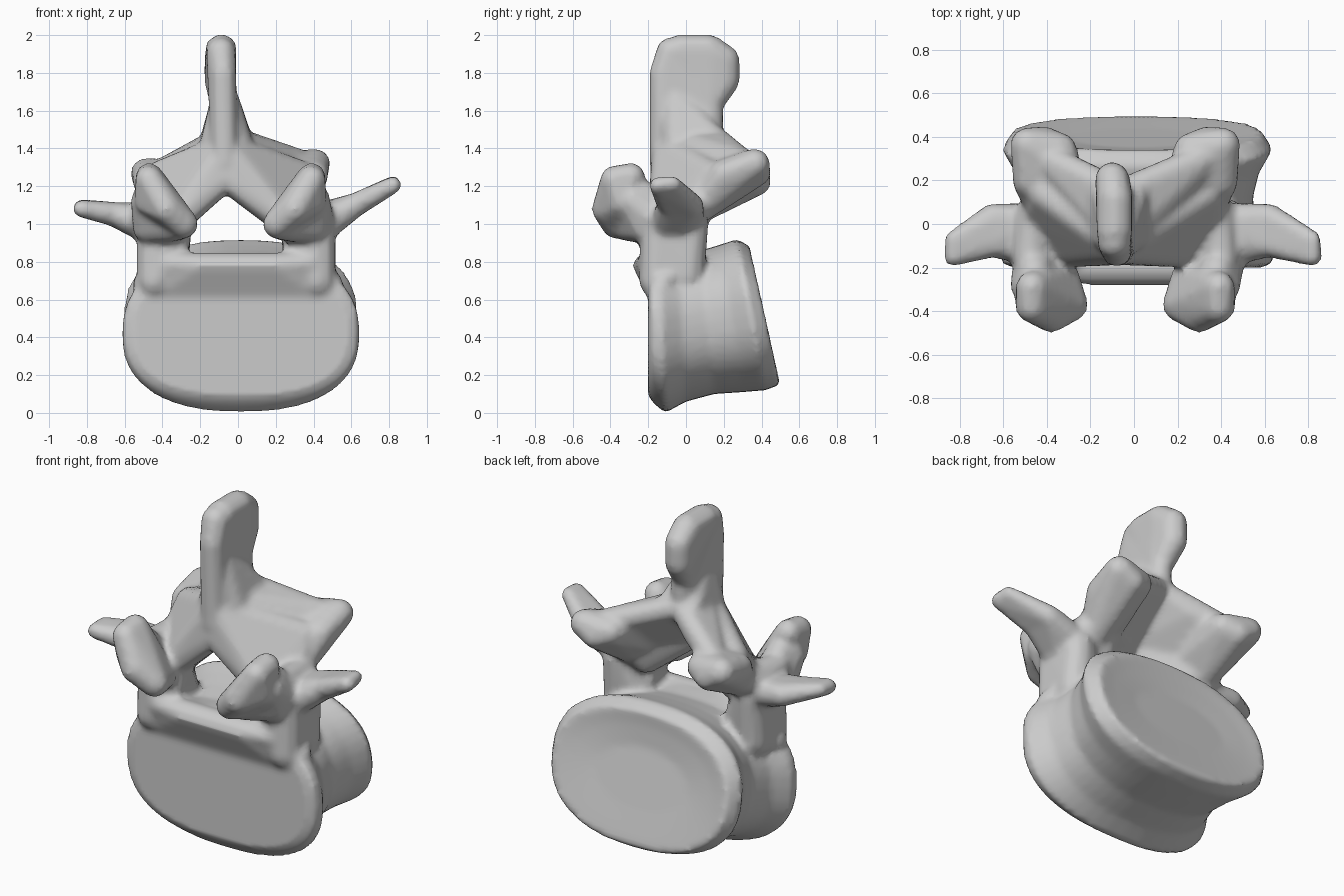
import bpy, bmesh, math
from mathutils import Vector

main = bmesh.new()

# unit ball directions used for every rounded lump
ball = bmesh.new()
bmesh.ops.create_icosphere(ball, subdivisions=2, radius=1)
DIRS = [v.co.copy() for v in ball.verts]
ball.free()


def add(bm):
    bmesh.ops.recalc_face_normals(bm, faces=bm.faces)
    me = bpy.data.meshes.new("part_tmp")
    bm.to_mesh(me)
    bm.free()
    main.from_mesh(me)
    bpy.data.meshes.remove(me)


def hull(*balls):
    """Convex skin around balls given as (x, y, z, radius)."""
    bm = bmesh.new()
    for x, y, z, r in balls:
        for d in DIRS:
            bm.verts.new(Vector((x, y, z)) + d * r)
    bmesh.ops.convex_hull(bm, input=bm.verts)
    bmesh.ops.delete(bm, geom=[v for v in bm.verts if not v.link_faces], context='VERTS')
    add(bm)


def loft(rings, n=48):
    """Rounded-box rings (y_bottom, y_top, half_width, z_low, z_high, squareness)."""
    bm = bmesh.new()
    loops = []
    for yb, yt, a, z0, z1, power in rings:
        loop = []
        for i in range(n):
            t = 2 * math.pi * i / n
            c, s = math.cos(t), math.sin(t)
            u = math.copysign(abs(c) ** (2 / power), c)
            w = math.copysign(abs(s) ** (2 / power), s)
            f = (w + 1) / 2
            loop.append(bm.verts.new((0.015 + a * u, yb + (yt - yb) * f, z0 + (z1 - z0) * f)))
        loops.append(loop)
    for p, q in zip(loops, loops[1:]):
        for i in range(n):
            j = (i + 1) % n
            bm.faces.new((p[i], p[j], q[j], q[i]))
    bm.faces.new(loops[0])
    bm.faces.new(loops[-1])
    add(bm)


# vertebral body: waisted drum with a dished, slanted back plate
loft([(-0.20, -0.20, 0.57, 0.09, 0.76, 2.6),
      (-0.17, -0.19, 0.62, 0.05, 0.81, 2.6),
      (-0.11, -0.14, 0.63, 0.00, 0.84, 2.4),
      (0.00, -0.04, 0.56, 0.06, 0.83, 2.4),
      (0.15, 0.08, 0.53, 0.10, 0.86, 2.4),
      (0.30, 0.18, 0.56, 0.11, 0.89, 2.4),
      (0.42, 0.27, 0.62, 0.12, 0.92, 2.4),
      (0.50, 0.34, 0.57, 0.15, 0.88, 2.3),
      (0.48, 0.34, 0.47, 0.22, 0.80, 2.2),
      (0.44, 0.35, 0.30, 0.35, 0.68, 2.0)])
# upper front lip and square shoulders
hull(*[(s * x, y, z, 0.06) for s in (1, -1) for x, y, z in
       ((0.38, -0.20, 0.79), (0.44, -0.14, 0.62), (0.2, -0.22, 0.78), (0.45, -0.05, 0.75), (0.5, -0.13, 0.68))])

# paired parts: side sign, sideways shift, pedicle offset, spine offset, transverse mid and tip, rear drop
for s, dx, px, cx, mid, mz, tip_x, tip_z, drop in (
        (1, 0, 0.42, -0.06, 0.62, 1.10, 0.82, 1.215, 0),
        (-1, -0.08, 0.36, -0.01, 0.57, 1.05, 0.75, 1.09, 0.05)):
    def side(*balls):
        hull(*[(s * x + dx, y, z, r) for x, y, z, r in balls])

    # pedicle
    side((px, -0.15, 0.70, 0.10), (px, 0.00, 0.72, 0.10), (px - 0.09, -0.16, 0.76, 0.08),
         (px, -0.14, 1.00, 0.10), (px, 0.03, 1.00, 0.09), (px - 0.12, -0.12, 1.00, 0.08),
         (px - 0.10, 0.00, 0.78, 0.08))
    # pars: thick web between facet, pedicle and lamina
    side((px, -0.10, 1.02, 0.10), (px, 0.00, 1.05, 0.09), (0.27, -0.20, 1.00, 0.08),
         (0.27, 0.00, 1.01, 0.08), (0.38, 0.06, 1.10, 0.08), (0.40, -0.16, 1.10, 0.08))
    # superior articular process: stalk and facet plate
    side((px, -0.12, 0.98, 0.10), (0.40, -0.28, 1.12, 0.09), (0.25, -0.32, 0.99, 0.08),
         (0.38, -0.22, 1.15, 0.08), (0.40, -0.22, 0.98, 0.08))
    side((0.21, -0.37, 1.00, 0.08), (0.30, -0.42, 1.08, 0.08), (0.24, -0.24, 0.98, 0.07),
         (0.39, -0.29, 1.25, 0.075), (0.39, -0.38, 1.235, 0.075), (0.39, -0.34, 1.12, 0.08))
    # transverse process
    side((px, -0.10, 0.98, 0.10), (px, 0.01, 1.02, 0.09), (mid, 0.03, mz, 0.065), (mid, -0.09, mz, 0.065))
    side((mid, 0.03, mz, 0.065), (mid, -0.09, mz, 0.065),
         (tip_x, -0.07, tip_z, 0.04), (tip_x, -0.15, tip_z - 0.01, 0.045))
    # lamina, running from the pedicle to the spine
    side((cx, -0.10, 1.40, 0.08), (cx, -0.12, 1.24, 0.07), (0.24, -0.12, 1.03, 0.08),
         (0.25, 0.02, 1.02, 0.08), (0.36, 0.05, 1.10, 0.08), (0.33, 0.14, 1.26, 0.08))
    # sloping fan behind the lamina
    side((cx, -0.10, 1.25, 0.07), (cx, -0.06, 1.44, 0.07), (cx, 0.14, 1.46, 0.07),
         (0.14, 0.22, 1.37 - drop / 2, 0.06), (0.32, 0.30, 1.33 - drop, 0.07), (0.34, 0.10, 1.14, 0.08))
    # inferior articular process
    side((0.33, 0.05, 1.07, 0.08), (0.22, 0.08, 1.17, 0.07), (0.22, 0.22, 1.30 - drop / 2, 0.07),
         (0.26, 0.34, 1.30 - drop, 0.08), (0.41, 0.365, 1.32 - drop, 0.08),
         (0.40, 0.20, 1.26 - drop / 2, 0.08), (0.33, 0.38, 1.27 - drop, 0.07))

# spinous process: blade, thickened tip and flared root
hull((-0.07, -0.12, 1.32, 0.075), (-0.08, -0.125, 1.80, 0.07), (-0.09, -0.08, 1.91, 0.08),
     (-0.08, 0.12, 1.90, 0.07), (-0.07, 0.14, 1.55, 0.06), (-0.07, 0.12, 1.42, 0.07))
hull((-0.09, -0.03, 1.92, 0.085), (-0.09, 0.12, 1.92, 0.085), (-0.10, 0.205, 1.87, 0.08),
     (-0.10, 0.205, 1.76, 0.08), (-0.08, 0.13, 1.64, 0.07))
hull((-0.07, -0.06, 1.66, 0.075), (-0.13, -0.05, 1.40, 0.08), (0.00, -0.05, 1.42, 0.08),
     (-0.13, 0.13, 1.46, 0.07), (0.00, 0.13, 1.47, 0.07))

# fuse everything into one bone surface
mesh = bpy.data.meshes.new("vertebra")
main.to_mesh(mesh)
main.free()
bone = bpy.data.objects.new("vertebra", mesh)
bpy.context.collection.objects.link(bone)
remesh = bone.modifiers.new("fuse", 'REMESH')
remesh.mode = 'VOXEL'
remesh.voxel_size = 0.02
remesh.use_smooth_shade = True
soft = bone.modifiers.new("soften", 'SMOOTH')
soft.factor = 0.5
soft.iterations = 2
